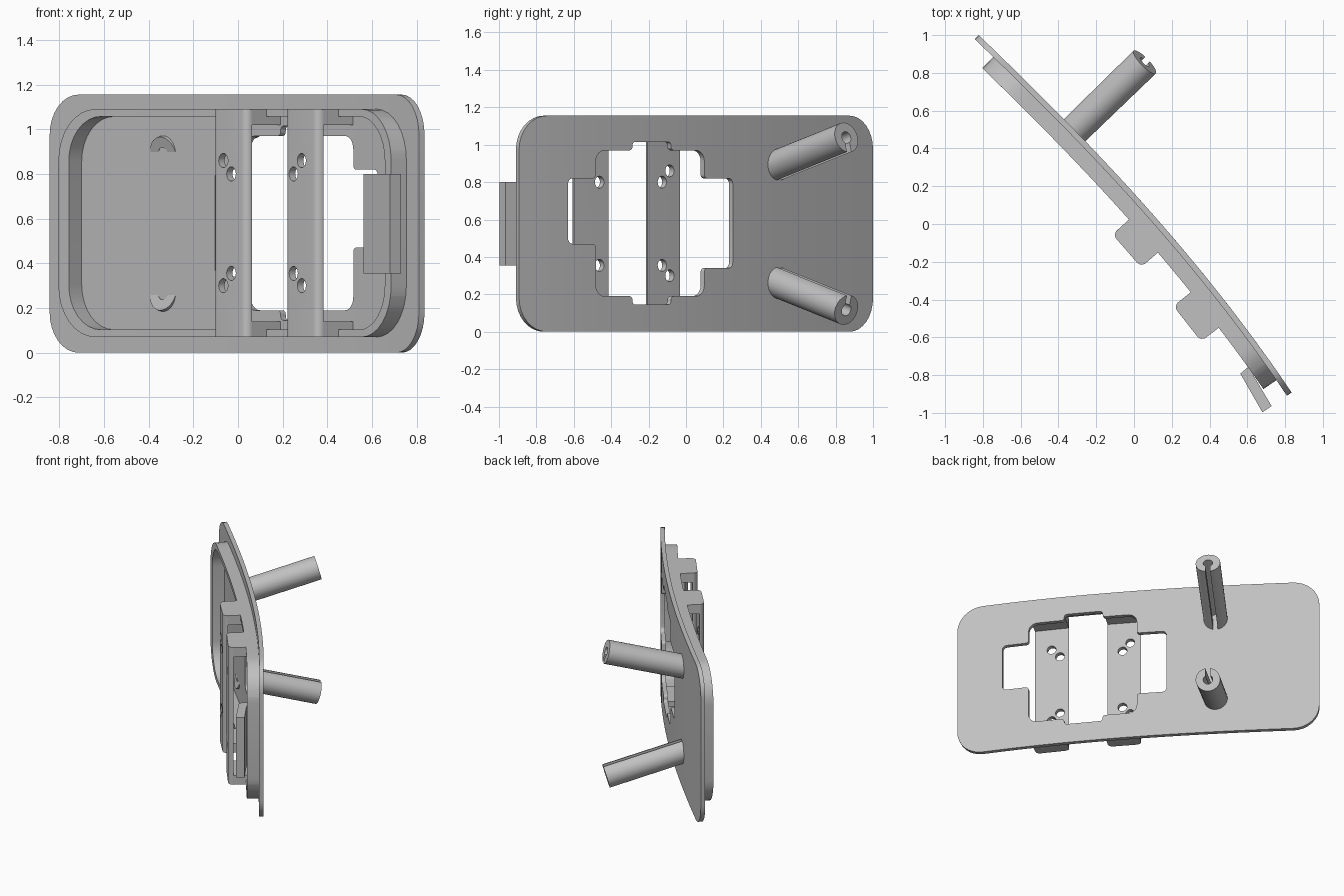
import bpy, bmesh, math
from mathutils import Vector

if "Cube" in bpy.data.objects:
    bpy.data.objects.remove(bpy.data.objects["Cube"])

# Everything is laid out flat as (s, n, z): s along the panel, n through it
# (positive to the back), z up; then bent along a gentle curve.
LENGTH = 2.52
THICK = 0.03       # panel thickness
RIM = 0.113        # front of the rim
H = 1.155

grey = bpy.data.materials.new("light grey")
grey.diffuse_color = (0.53, 0.53, 0.53, 1)
grey.use_nodes = True
grey.node_tree.nodes["Principled BSDF"].inputs["Base Color"].default_value = grey.diffuse_color


def angle(s):
    t = min(max(s / LENGTH, 0), 1)
    return math.radians(44 + 12 * t ** 1.5)


def bend(co):
    s, n, z = co
    x, y, steps = -0.822, 1.0, 40
    for i in range(steps):
        a = angle(s * (i + 0.5) / steps)
        x += math.cos(a) * s / steps
        y -= math.sin(a) * s / steps
    a = angle(s)
    return Vector((x + n * math.sin(a), y + n * math.cos(a), z))


def finish(name, bm):
    for v in bm.verts:
        v.co = bend(v.co)
    bmesh.ops.recalc_face_normals(bm, faces=bm.faces[:])
    me = bpy.data.meshes.new(name)
    bm.to_mesh(me)
    bm.free()
    me.materials.append(grey)
    ob = bpy.data.objects.new(name, me)
    bpy.context.collection.objects.link(ob)
    bpy.ops.object.select_all(action='DESELECT')
    ob.select_set(True)
    bpy.context.view_layer.objects.active = ob
    bpy.ops.object.shade_smooth_by_angle(angle=math.radians(30))
    return ob


def rounded(corners, seg=6):
    """Polygon of (s, z, radius) with right-angled corners rounded off."""
    pts = []
    for i, (s, z, r) in enumerate(corners):
        p = Vector((s, z))
        a = p + (Vector(corners[i - 1][:2]) - p).normalized() * r
        b = p + (Vector(corners[(i + 1) % len(corners)][:2]) - p).normalized() * r
        c = a + b - p
        for k in range(seg + 1):
            f = math.pi / 2 * k / seg
            pts.append(c + (a - c) * math.cos(f) + (b - c) * math.sin(f))
    return pts


def box(s0, s1, z0, z1, r):
    return rounded([(s0, z0, r), (s1, z0, r), (s1, z1, r), (s0, z1, r)], 8)


def circle(s, z, r, seg=20):
    return [Vector((s + r * math.cos(2 * math.pi * k / seg),
                    z + r * math.sin(2 * math.pi * k / seg))) for k in range(seg)]


def slab(name, loops, n0, n1, cuts, shape=None):
    """Fill outline and hole loops, cut across for bending, thicken n0..n1."""
    bm = bmesh.new()
    for loop in loops:
        vs = [bm.verts.new((p.x, n0, p.y)) for p in loop]
        for i in range(len(vs)):
            bm.edges.new((vs[i - 1], vs[i]))
    bmesh.ops.triangle_fill(bm, use_beauty=True, edges=bm.edges[:], normal=(0, 1, 0))
    for s in cuts:
        bmesh.ops.bisect_plane(bm, geom=bm.verts[:] + bm.edges[:] + bm.faces[:],
                               dist=1e-5, plane_co=(s, 0, 0), plane_no=(1, 0, 0))
    ext = bmesh.ops.extrude_face_region(bm, geom=bm.faces[:])["geom"]
    for v in ext:
        if isinstance(v, bmesh.types.BMVert):
            v.co.y = n1
            if shape:
                v.co.y = shape(v.co.x)
    return finish(name, bm)


def prism(name, profile, z0, z1):
    """Extrude an (s, n) profile along z."""
    bm = bmesh.new()
    face = bm.faces.new([bm.verts.new((s, n, z0)) for s, n in profile])
    ext = bmesh.ops.extrude_face_region(bm, geom=[face])["geom"]
    for v in ext:
        if isinstance(v, bmesh.types.BMVert):
            v.co.z = z1
    return finish(name, bm)


bend_cuts = [LENGTH * i / 24 for i in range(1, 24)]

# Curved panel with its stepped window
window = rounded([
    (1.055, 0.34, .03), (1.26, 0.34, .02), (1.26, 0.19, .06), (1.497, 0.19, .02),
    (1.497, 0.145, .02), (1.765, 0.145, .02), (1.765, 0.19, .02), (2.015, 0.19, .06),
    (2.015, 0.47, .02), (2.2, 0.47, .03), (2.2, 0.82, .03), (2.015, 0.82, .02),
    (2.015, 0.97, .06), (1.765, 0.97, .02), (1.765, 1.015, .02), (1.497, 1.015, .02),
    (1.497, 0.97, .02), (1.26, 0.97, .06), (1.26, 0.82, .02), (1.055, 0.82, .03)])
slab("panel", [box(0, LENGTH, 0, H, 0.18), window], 0, -THICK, bend_cuts)

# Raised rim on the front
slab("rim", [box(0.135, 2.42, 0.07, 1.09, 0.23), box(0.2, 2.37, 0.103, 1.057, 0.2)],
     -THICK + 0.002, -RIM, bend_cuts)

# Two bridge bars with rounded long edges, screw holes and end legs
BACK, FRONT, R = -0.196, -0.231, 0.034
for label, s0, s1, outer, inner in (("left", 1.26, 1.495, 1.335, 1.39),
                                    ("right", 1.77, 2.013, 1.895, 1.835)):
    holes = [circle(outer, z, 0.032) for z in (0.86, 0.30)]
    holes += [circle(inner, z, 0.032) for z in (0.80, 0.355)]

    def round_edge(s, s0=s0, s1=s1):
        d = max(R - min(s - s0, s1 - s), 0)
        return FRONT + R - math.sqrt(max(R * R - d * d, 0))

    steps = [R * (1 - math.sin(math.pi / 2 * k / 6)) for k in range(6)]
    cuts = [s0 + d for d in steps] + [s1 - d for d in steps]
    slab(label + "_bar", [box(s0, s1, 0.07, 1.09, 0.002)] + holes,
         BACK, FRONT, cuts, round_edge)
    for end, z0, z1 in (("lower", 0.07, 0.14), ("upper", 1.02, 1.09)):
        prism(f"{label}_bar_{end}_leg",
              [(s0, -THICK + 0.002), (s1, -THICK + 0.002), (s1, BACK), (s0, BACK)], z0, z1)

# Latch tab reaching over the rim
prism("latch_tab", [(2.27, -0.028), (2.33, -0.028), (2.33, -0.115), (2.52, -0.128),
                    (2.52, -0.187), (2.28, -0.166)], 0.355, 0.80)


# Slotted tube posts leaning apart on the back, slots facing each other
def post(name, side):
    ro, ri, half, seg = 0.082, 0.032, 0.016, 28
    ring = []
    for r, order in ((ro, 1), (ri, -1)):
        gap = math.asin(half / r)
        arc = [gap + (2 * math.pi - 2 * gap) * k / seg for k in range(seg + 1)]
        ring.append([(r * math.sin(a), -r * math.cos(a)) for a in arc])
    axis = Vector((0, 0.963, 0.27 * side))
    up = Vector((0, -0.27, 0.963 * side))
    base = Vector((0.715, -0.027, H / 2 + 0.309 * side))
    bm = bmesh.new()

    def row(pts, d):
        return [bm.verts.new(base + axis * d + Vector((u, 0, 0)) + up * w) for u, w in pts]

    o0, o1 = row(ring[0], 0), row(ring[0], 0.565)
    i0, i1 = row(ring[1], 0), row(ring[1], 0.565)
    for k in range(seg):
        for a, b in ((o0, o1), (o1, i1), (i1, i0), (i0, o0)):
            bm.faces.new((a[k], a[k + 1], b[k + 1], b[k]))
    for k in (0, seg):
        bm.faces.new((o0[k], o1[k], i1[k], i0[k]))
    finish(name, bm)


post("upper_post", 1)
post("lower_post", -1)
